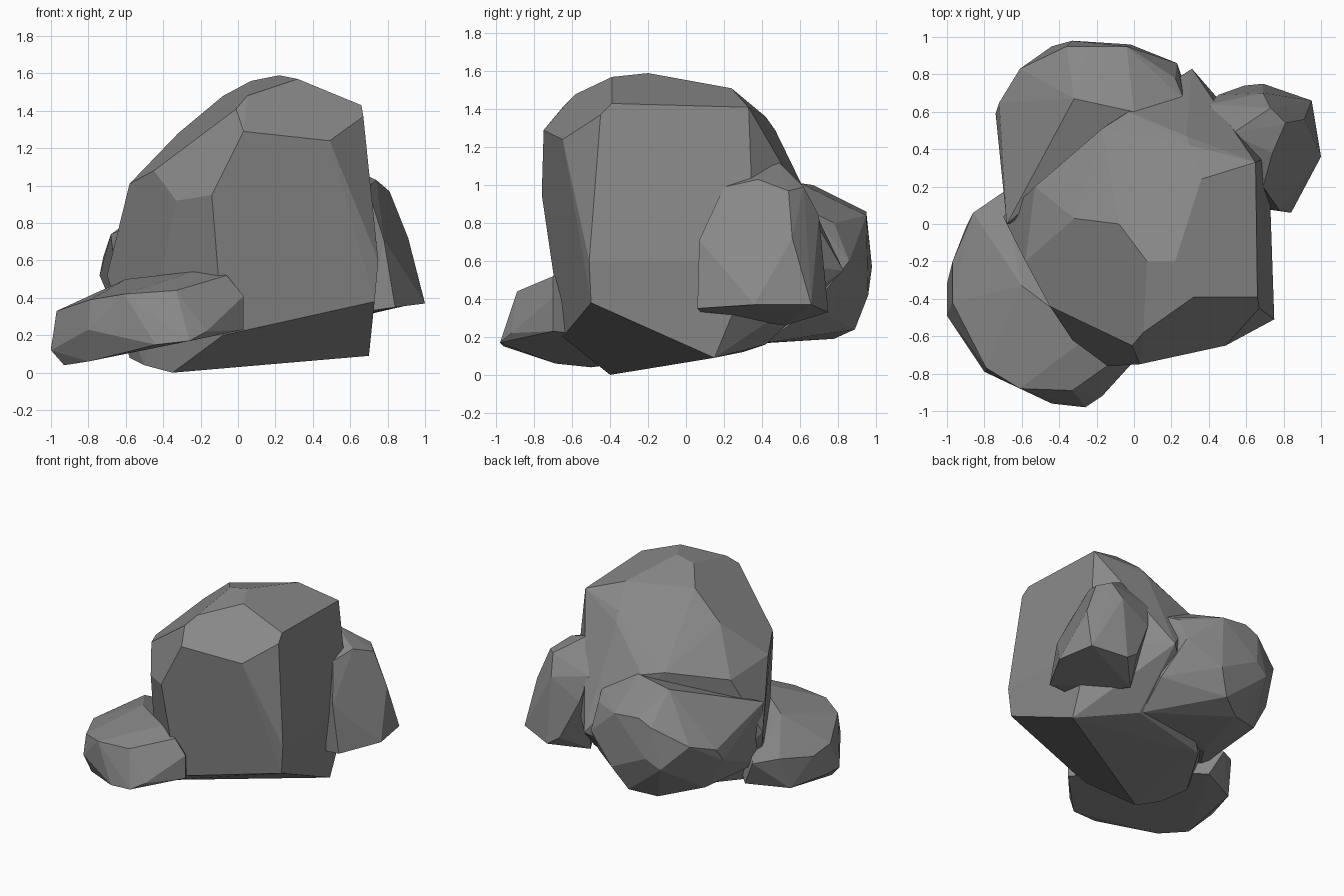
import bpy, bmesh, math

# Dark stone colour shared by all rocks
stone = bpy.data.materials.new("dark_stone")
stone.diffuse_color = (.25, .25, .25, 1)


def rock(name, points):
    """Faceted boulder: convex hull of its corner points, near-flat facets merged."""
    bm = bmesh.new()
    for p in points:
        bm.verts.new(p)
    res = bmesh.ops.convex_hull(bm, input=bm.verts[:])
    loose = {g for g in res["geom_interior"] + res["geom_unused"]
             if isinstance(g, bmesh.types.BMVert) and not g.link_faces}
    bmesh.ops.delete(bm, geom=list(loose), context='VERTS')
    bmesh.ops.dissolve_limit(bm, angle_limit=math.radians(5),
                             verts=bm.verts[:], edges=bm.edges[:])
    bmesh.ops.recalc_face_normals(bm, faces=bm.faces[:])
    mesh = bpy.data.meshes.new(name)
    bm.to_mesh(mesh)
    bm.free()
    mesh.materials.append(stone)
    bpy.context.collection.objects.link(bpy.data.objects.new(name, mesh))


# Large central boulder, with a pointed corner at the back
rock("main_boulder", [
    (.22, -.20, 1.59), (.07, -.20, 1.56), (.32, -.39, 1.57), (.36, .24, 1.51),
    (.65, .33, 1.41), (.66, -.39, 1.43), (.67, -.45, 1.37), (.49, -.65, 1.24),
    (.03, -.75, 1.29), (-.01, -.65, 1.41), (.05, -.58, 1.48), (-.14, -.76, .95),
    (-.33, -.62, .92), (-.45, -.44, 1.08), (-.58, -.20, 1.01), (-.32, .03, 1.28),
    (-.08, 0, 1.48), (.30, .42, 1.36), (.28, .47, 1.29), (-.03, .60, 1.01),
    (-.17, .51, 1.03), (-.53, .20, .95), (-.70, .04, .52), (.75, -.51, .60),
    (.73, -.50, .38), (-.10, -.69, .53), (-.08, -.65, .20), (-.35, -.40, 0),
    (.70, .15, .09), (.72, .36, .60), (.41, .63, .93), (.31, .83, .55),
    (.38, .62, .42), (.30, .42, .16), (-.35, .30, .12), (-.58, -.10, .08),
    (-.50, -.30, .04),
])

# Rounded rock behind on the left
rock("back_rock", [
    (-.32, .67, 1.0), (0, .60, 1.01), (-.68, 0, .74), (-.25, .95, .86),
    (-.36, .95, .81), (-.04, .95, .84), (-.33, .98, .57), (-.44, .95, .50),
    (-.61, .83, .68), (-.72, .65, .62), (-.74, .59, .52), (.23, .86, .60),
    (.22, .78, .80), (.27, .66, .86), (-.02, .96, .42), (-.12, .89, .24),
    (-.30, .78, .19), (-.60, .62, .28), (-.62, 0, .24), (.28, .42, .17),
    (.30, .66, .35), (-.40, .30, .16),
])

# Upright slab behind on the right
rock("right_rock", [
    (.52, .48, 1.13), (.74, .38, 1.03), (.81, .54, .97), (.73, .62, .99),
    (.69, .20, .99), (.72, .15, .88), (.78, .07, .71), (.84, .06, .35),
    (1.0, .36, .37), (.95, .66, .37), (.91, .56, .72), (.69, .75, .33),
    (.59, .74, .40), (.69, .70, .84), (.45, .69, .70), (.40, .64, .90),
    (.47, .52, .26), (.70, .08, .33),
])

# Low flat rock at the front left, its underside rising to the right
rock("front_rock", [
    (-.26, -.98, .17), (-.44, -.96, .15), (-.33, -.89, .44), (-.61, -.88, .42),
    (-.80, -.79, .23), (-.79, -.77, .39), (-1, -.49, .12), (-1, -.32, .13),
    (-.97, -.42, .33), (-.97, -.20, .31), (-.86, .06, .36), (-.70, .17, .32),
    (-.60, -.33, .50), (-.24, -.60, .54), (-.06, -.70, .52), (.03, -.70, .41),
    (.03, -.70, .23), (-.17, -.92, .22), (-.93, -.50, .04), (-.80, -.69, .06),
    (-.90, -.02, .11), (-.60, .12, .12), (-.20, -.30, .18),
])
